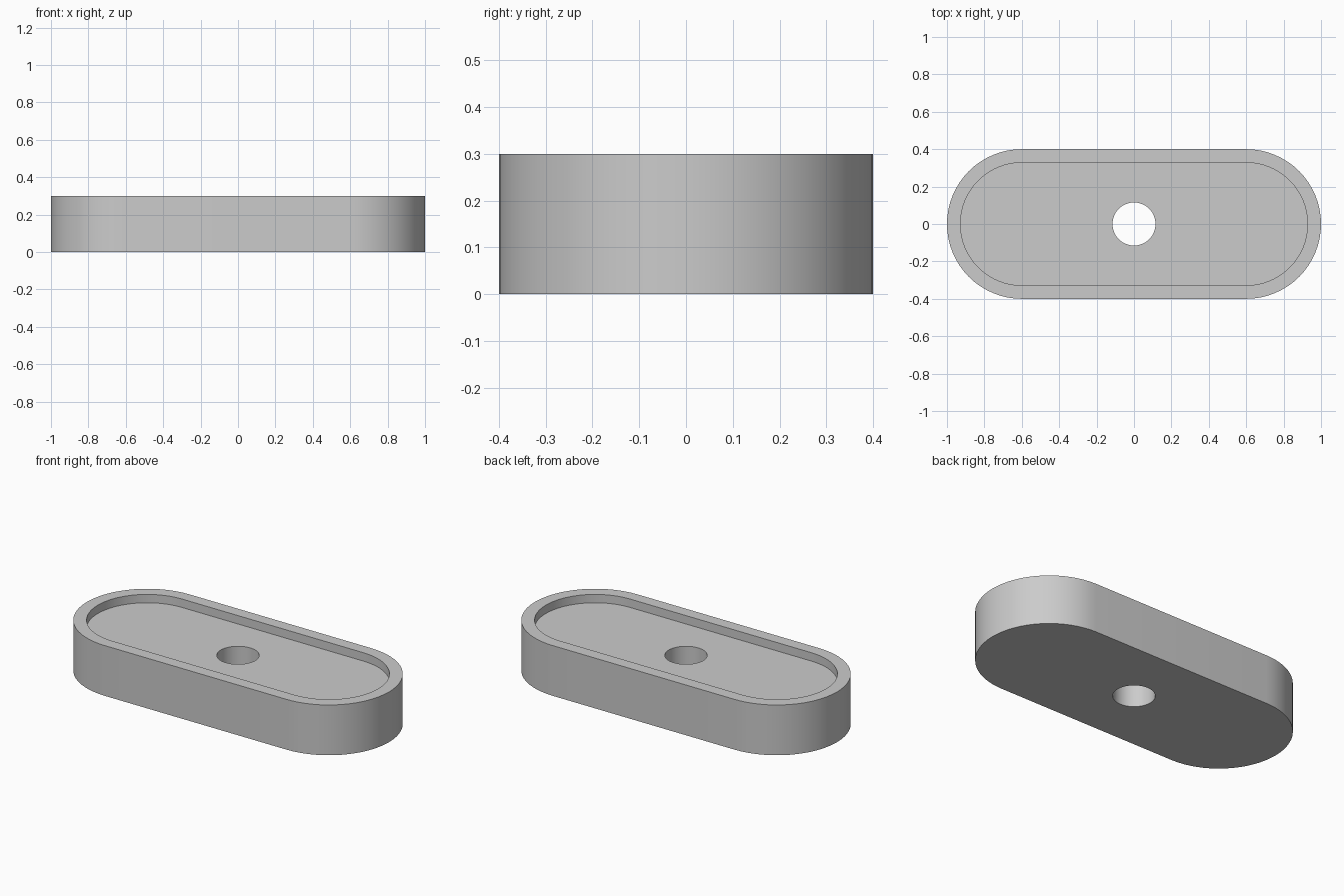
import bpy
import bmesh
from math import pi, cos, sin

cube = bpy.data.objects.get("Cube")
if cube:
    bpy.data.objects.remove(cube, do_unlink=True)

STEPS = 32        # segments in each rounded end
HALF = 0.6        # half length of the straight sides
HEIGHT, FLOOR = 0.3, 0.25
OUTER, INNER, HOLE = 0.4, 0.328, 0.115

grey = bpy.data.materials.new("plain grey")
grey.use_nodes = True
colour = (0.6, 0.6, 0.6, 1)
grey.diffuse_color = colour
grey.node_tree.nodes["Principled BSDF"].inputs["Base Color"].default_value = colour

bm = bmesh.new()


def slot_ring(radius, z):
    """Outline with two straight sides and two half-round ends."""
    ring = []
    for side in (1, -1):
        for i in range(STEPS + 1):
            a = -pi / 2 + pi * i / STEPS
            ring.append(bm.verts.new((side * (HALF + radius * cos(a)), side * radius * sin(a), z)))
    return ring


def hole_ring(z):
    """Circle with as many points as the slot outline."""
    n = 2 * (STEPS + 1)
    angles = [-pi / 2 + 2 * pi * (i + 0.5) / n for i in range(n)]
    return [bm.verts.new((HOLE * cos(a), HOLE * sin(a), z)) for a in angles]


# Outer wall, rim, recess wall, recess floor, bore, underside: one closed loop of rings
rings = [slot_ring(OUTER, 0), slot_ring(OUTER, HEIGHT), slot_ring(INNER, HEIGHT),
         slot_ring(INNER, FLOOR), hole_ring(FLOOR), hole_ring(0)]
for lower, upper in zip(rings, rings[1:] + rings[:1]):
    for i in range(len(lower)):
        j = (i + 1) % len(lower)
        bm.faces.new((lower[i], lower[j], upper[j], upper[i]))
bmesh.ops.recalc_face_normals(bm, faces=bm.faces)

mesh = bpy.data.meshes.new("recessed_plate")
bm.to_mesh(mesh)
bm.free()
mesh.materials.append(grey)
plate = bpy.data.objects.new("recessed_plate", mesh)
bpy.context.collection.objects.link(plate)

# Smooth curved walls, sharp rims
bpy.ops.object.select_all(action='DESELECT')
plate.select_set(True)
bpy.context.view_layer.objects.active = plate
bpy.ops.object.shade_smooth_by_angle(angle=pi / 6)
